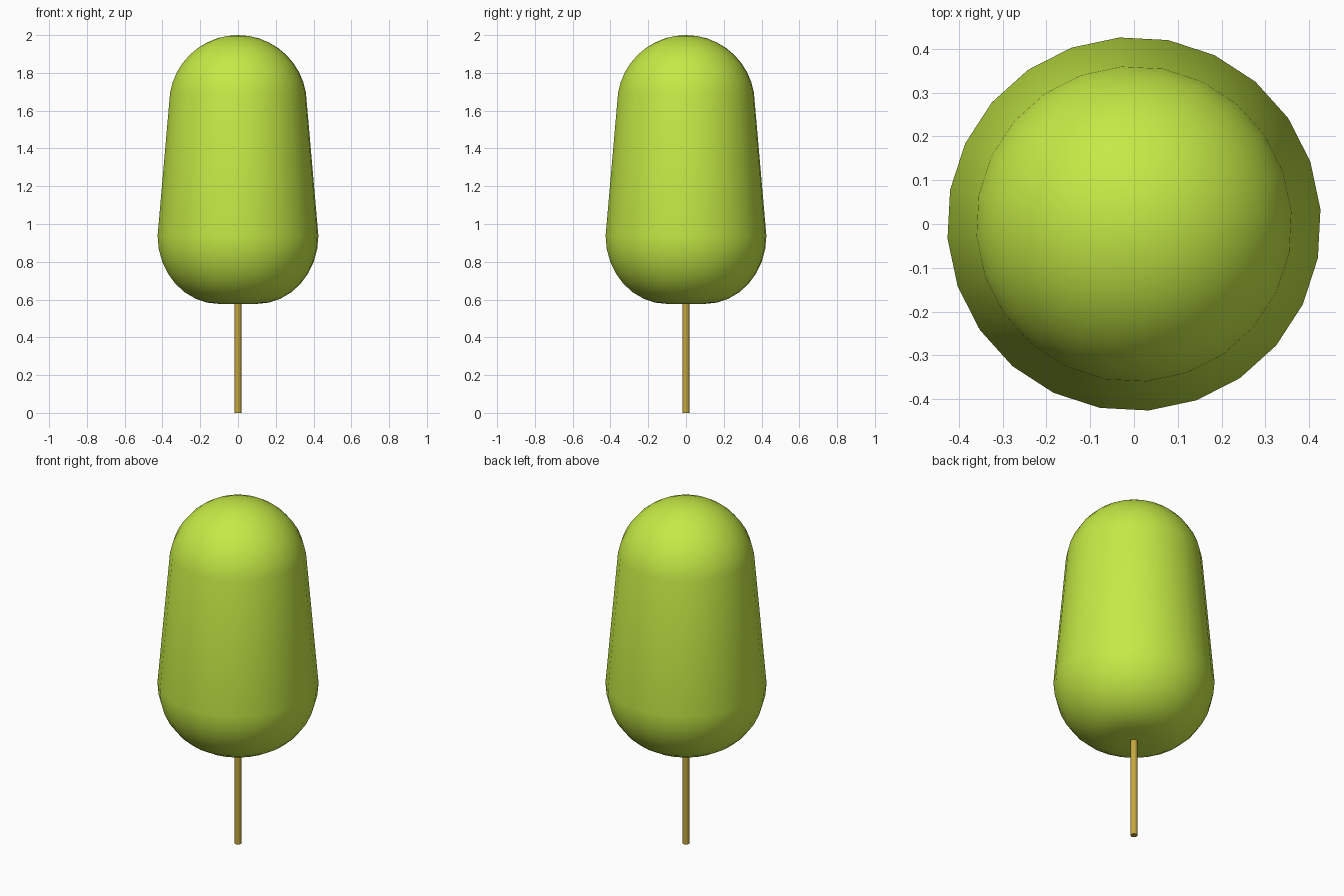
import bpy, bmesh
from math import sin, cos, pi, radians

if "Cube" in bpy.data.objects:
    bpy.data.objects.remove(bpy.data.objects["Cube"])


def lathe(name, profile, sides, offset, color):
    """Revolve (radius, z) points about z; radius 0 makes a pole."""
    bm = bmesh.new()
    rings = []
    for r, z in profile:
        n = 1 if r == 0 else sides
        rings.append([bm.verts.new((r * cos(offset + 2 * pi * i / sides),
                                    r * sin(offset + 2 * pi * i / sides), z))
                      for i in range(n)])
    for a, b in zip(rings, rings[1:]):
        for i in range(sides):
            j = (i + 1) % sides
            corners = [a[i % len(a)], a[j % len(a)], b[j % len(b)], b[i % len(b)]]
            bm.faces.new(list(dict.fromkeys(corners)))
    bmesh.ops.recalc_face_normals(bm, faces=bm.faces)
    mesh = bpy.data.meshes.new(name)
    bm.to_mesh(mesh)
    bm.free()
    obj = bpy.data.objects.new(name, mesh)
    bpy.context.collection.objects.link(obj)
    mat = bpy.data.materials.new(name + "_colour")
    mat.diffuse_color = color
    mat.use_nodes = True
    mat.node_tree.nodes["Principled BSDF"].inputs["Base Color"].default_value = mat.diffuse_color
    mesh.materials.append(mat)
    bpy.ops.object.select_all(action='DESELECT')
    obj.select_set(True)
    bpy.context.view_layer.objects.active = obj
    bpy.ops.object.shade_smooth_by_angle(angle=radians(40))
    return obj


# Foliage: flat underside, rounded lower edge, tapered side, domed top
profile = [(0, 0.577)]
for k in range(9):
    t = radians(90 * k / 8)
    profile.append((0.1 + 0.327 * sin(t), 0.937 - 0.36 * cos(t)))
for k in range(10):
    t = radians(10 + 80 * k / 9)
    profile.append((0.366 * cos(t) if k < 9 else 0, 1.634 + 0.366 * sin(t)))
lathe("foliage", profile, 24, radians(4.5), (0.56, 0.82, 0.06, 1))

# Trunk: thin round post reaching into the foliage
lathe("trunk", [(0, 0), (0.019, 0), (0.019, 0.6), (0, 0.6)],
      12, 0, (0.55, 0.38, 0.05, 1))
